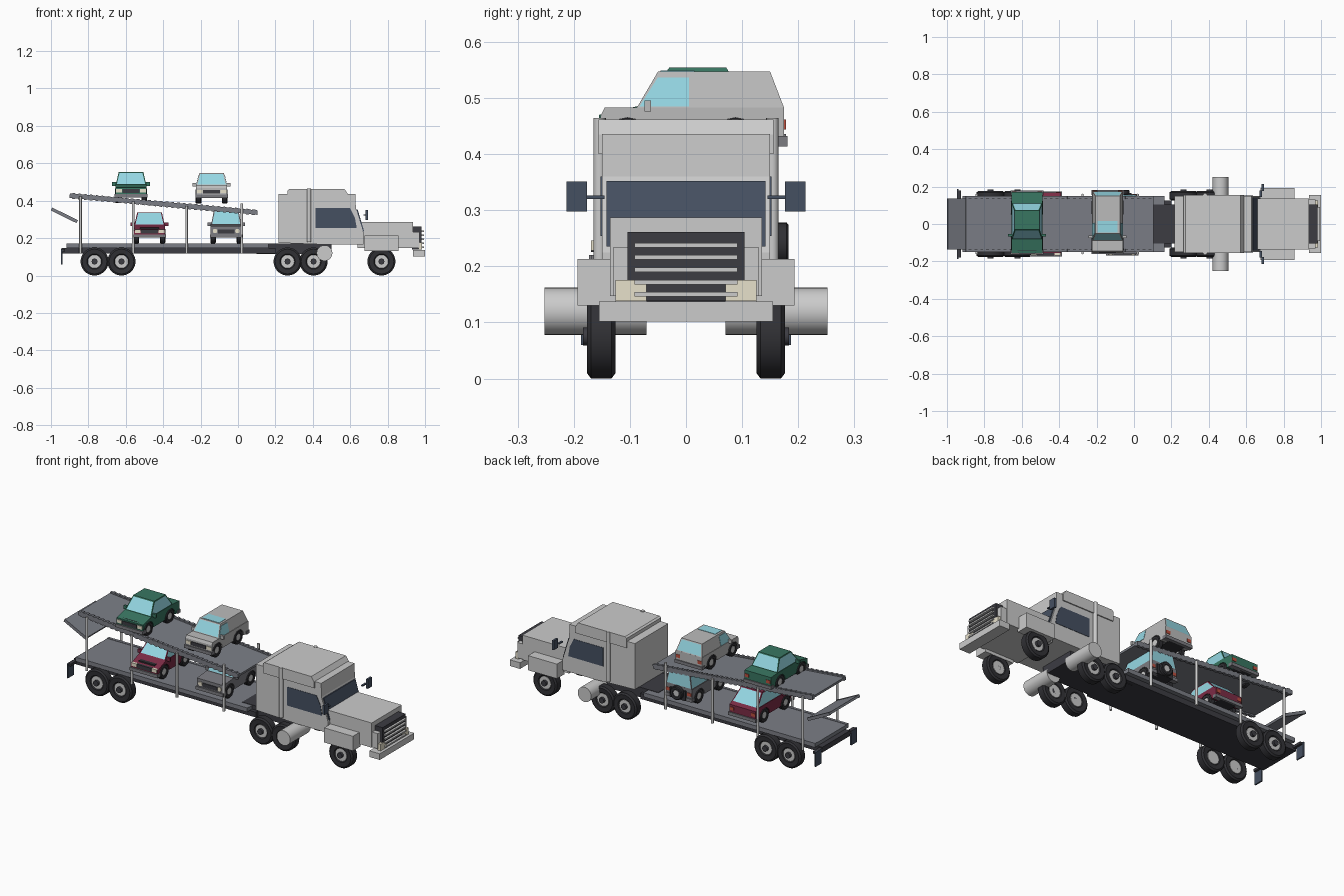
import bpy, bmesh, math
from mathutils import Vector

if "Cube" in bpy.data.objects:
    bpy.data.objects.remove(bpy.data.objects["Cube"])

round_parts = []

def mat(name, r, g, b):
    m = bpy.data.materials.new(name)
    m.diffuse_color = (r, g, b, 1)
    m.use_nodes = True
    m.node_tree.nodes["Principled BSDF"].inputs["Base Color"].default_value = m.diffuse_color
    return m

NAVY = mat("navy_trim", .06, .08, .12)
BLACK = mat("rubber", .03, .03, .035)
DARK = mat("dark_frame", .045, .045, .055)
STEEL = mat("deck_steel", .2, .21, .24)
GLASS = mat("glass", .3, .68, .77)
GREEN = mat("green_paint", .04, .18, .12)
RED = mat("red_paint", .2, .025, .06)
CREAM = mat("lamp", .8, .75, .6)
TAIL = mat("tail_lamp", .5, .08, .05)
GRAPHITE = mat("graphite_paint", .2, .2, .22)

def finish(name, bm, *mats):
    bmesh.ops.recalc_face_normals(bm, faces=bm.faces)
    me = bpy.data.meshes.new(name)
    bm.to_mesh(me)
    bm.free()
    for m in mats:
        if m:
            me.materials.append(m)
    ob = bpy.data.objects.new(name, me)
    bpy.context.collection.objects.link(ob)
    return ob

def prism(name, axis, pts, lo, hi, m=None):
    """Extrude a 2D profile along an axis; the profile uses the other two axes in order."""
    put = {'x': lambda p, d: (d, p[0], p[1]), 'y': lambda p, d: (p[0], d, p[1]),
           'z': lambda p, d: (p[0], p[1], d)}[axis]
    bm = bmesh.new()
    a, b = ([bm.verts.new(put(p, d)) for p in pts] for d in (lo, hi))
    bm.faces.new(a)
    bm.faces.new(b)
    n = len(pts)
    for i in range(n):
        bm.faces.new((a[i], a[(i + 1) % n], b[(i + 1) % n], b[i]))
    return finish(name, bm, m)

def box(name, x0, x1, y0, y1, z0, z1, m=None):
    return prism(name, 'z', [(x0, y0), (x1, y0), (x1, y1), (x0, y1)], z0, z1, m)

def cyl(name, axis, c, r, lo, hi, m=None, n=24):
    pts = [(c[0] + r * math.cos(2 * math.pi * i / n), c[1] + r * math.sin(2 * math.pi * i / n)) for i in range(n)]
    ob = prism(name, axis, pts, lo, hi, m)
    round_parts.append(ob)
    return ob

def tyre(name, x, y, z, r, w, n=28):
    """Lathe a tyre section about the y axis."""
    sec = [(.45, .3), (.55, .46), (.88, .5), (1, .36), (1, -.36), (.88, -.5), (.55, -.46), (.45, -.3)]
    bm = bmesh.new()
    rings = [[bm.verts.new((x + r * k * math.cos(2 * math.pi * i / n), y + w * d,
                            z + r * k * math.sin(2 * math.pi * i / n))) for k, d in sec] for i in range(n)]
    for i in range(n):
        a, b = rings[i], rings[(i + 1) % n]
        for j in range(len(sec)):
            k = (j + 1) % len(sec)
            bm.faces.new((a[j], a[k], b[k], b[j]))
    ob = finish(name, bm, BLACK)
    round_parts.append(ob)
    return ob

# Truck and trailer wheels
for x in (.767, .404, .265, -.623, -.767):
    for s in (-1, 1):
        tyre("truck_tyre", x, s * .151, .075, .075, .05)
        cyl("truck_rim", 'y', (x, .075), .036, *sorted((s * .13, s * .17)))
        cyl("wheel_hub", 'y', (x, .075), .016, *sorted((s * .13, s * .184)), DARK, 12)

# Cab: side profile with sloped windscreen, roof cap, sleeper stacks
prism("cab", 'y', [(.217, .175), (.217, .436), (.628, .436), (.63, .36), (.672, .225), (.672, .165), (.48, .165)], -.15, .15)
prism("roof_cap", 'y', [(.265, .40), (.265, .455), (.275, .462), (.57, .462), (.588, .435), (.588, .40)], -.156, .156)
prism("windscreen", 'y', [(.634, .352), (.634, .342), (.667, .235), (.675, .235), (.64, .352)], -.142, .142, NAVY)
for s in (-1, 1):
    prism("cab_side_window", 'y', [(.415, .254), (.415, .36), (.6, .36), (.625, .31), (.635, .254)],
          *sorted((s * .145, s * .152)), NAVY)
    cyl("exhaust_stack", 'z', (.38, s * .154), .011, .18, .464, n=16)
    cyl("fuel_tank", 'y', (.4625, .12), .042, *sorted((s * .07, s * .252)), n=32)
    box("mirror", .682, .694, *sorted((s * .176, s * .213)), .298, .351, NAVY)
    box("mirror_arm", .672, .684, *sorted((s * .145, s * .18)), .32, .326, NAVY)
    box("front_fender", .677, .858, *sorted((s * .125, s * .193)), .13, .213)
    box("headlight", .965, .985, *sorted((s * .07, s * .126)), .138, .176, CREAM)

# Hood, nose, grille and bumper
box("hood", .64, .935, -.135, .135, .147, .287)
box("nose", .86, .97, -.13, .13, .147, .234)
box("grille", .93, .982, -.104, .104, .138, .261, DARK)
for z in (.15, .172, .194, .216, .238):
    cyl("grille_bar", 'x', (0, z), .004, .98, .982)
    box("grille_bar_span", .98, .994, -.092, .092, z - .004, z + .004)
box("bumper", .935, 1.0, -.155, .155, .102, .137)

# Chassis and lower deck
box("tractor_frame", .1, .5, -.105, .105, .115, .172, DARK)
box("trailer_frame", -.945, .2, -.125, .125, .118, .148, DARK)
box("lower_deck", -.917, .163, -.137, .137, .15, .17, STEEL)
box("flap_bar", -.945, -.925, -.18, .18, .128, .142, DARK)

def slab(name, x0, z0, x1, z1, t, y0, y1, m=STEEL):
    d = Vector((z0 - z1, x1 - x0)).normalized() * t / 2
    return prism(name, 'y', [(x0 - d.x, z0 - d.y), (x1 - d.x, z1 - d.y), (x1 + d.x, z1 + d.y), (x0 + d.x, z0 + d.y)], y0, y1, m)

def deck_z(x):
    return .427 - .09 * (x + .9)

# Sloped upper deck, toothed side rails, loading ramp
slab("upper_deck", -.9, deck_z(-.9), .104, deck_z(.104), .012, -.137, .137)
slab("ramp", -.997, .356, -.86, .288, .012, -.135, .135)
for s in (-1, 1):
    lo, hi = sorted((s * .134, s * .15))
    slab("upper_rail", -.9, deck_z(-.9), .104, deck_z(.104), .024, lo, hi)
    for i in range(32):
        x = -.885 + i * .031
        slab("rail_tooth", x, deck_z(x), x + .015, deck_z(x + .015), .031, lo, hi)
    slab("ramp_rail", -.997, .356, -.86, .288, .017, *sorted((s * .128, s * .137)))
    box("lower_rail", -.917, .163, *sorted((s * .134, s * .15)), .148, .172, STEEL)
    box("mud_flap", -.946, -.938, *sorted((s * .135, s * .187)), .06, .142, NAVY)
    for x in (-.842, -.56, -.275, .02):
        cyl("deck_post", 'z', (x, s * .155), .007, .118, deck_z(x) + (.04 if x > 0 else 0), n=12)

AXLES = (-.104, .088)

def car(name, cx, base, paint, deck, cab0, cab1, roof0, roof1, top, sides=True, round_lamps=False):
    """A car facing -y: deck is the upper body outline, the cabin tapers from cab0..cab1 to roof0..roof1."""
    pts = [(y, base + z) for y, z in deck]
    pts.append((deck[-1][0], base + .03))
    for ay in reversed(AXLES):                       # wheel arches along the sill
        for i in range(9):
            t = math.pi * i / 8
            pts.append((ay + .046 * math.cos(t), base + .035 + .046 * math.sin(t)))
    pts.append((deck[0][0], base + .03))
    prism(name + "_body", 'x', pts, cx - .083, cx + .083, paint)
    box(name + "_underbody", cx - .05, cx + .05, -.145, .165, base + .03, base + .085, BLACK)
    # Glazed cabin
    bm = bmesh.new()
    belt = base + .098
    lowr = [bm.verts.new((cx + sx * .081, y, belt)) for sx, y in ((-1, cab0), (1, cab0), (1, cab1), (-1, cab1))]
    upr = [bm.verts.new((cx + sx * .066, y, base + top)) for sx, y in ((-1, roof0), (1, roof0), (1, roof1), (-1, roof1))]
    bm.faces.new(lowr)
    bm.faces.new(upr)
    walls = [bm.faces.new((lowr[i], lowr[(i + 1) % 4], upr[(i + 1) % 4], upr[i])) for i in range(4)]
    bm.normal_update()
    glazed = walls if sides else [walls[0], walls[2]]
    bmesh.ops.inset_individual(bm, faces=glazed, thickness=.008)
    if not paint:
        paint = BODY
    for f in glazed:
        f.material_index = 1
    finish(name + "_cabin", bm, paint, GLASS)
    # Bumpers, grille, lamps, mirrors, wheels
    f, r = deck[0][0], deck[-1][0]
    box(name + "_front_bumper", cx - .087, cx + .087, f - .008, f + .02, base + .03, base + .048, GRAPHITE)
    box(name + "_rear_bumper", cx - .087, cx + .087, r - .02, r + .006, base + .03, base + .048, GRAPHITE)
    box(name + "_grille", cx - .045, cx + .045, f - .004, f + .01, base + .054, base + .074, DARK)
    for s in (-1, 1):
        if round_lamps:
            cyl(name + "_headlight", 'y', (cx + s * .06, base + .066), .012, f - .005, f + .01, CREAM, 16)
        else:
            box(name + "_headlight", *sorted((cx + s * .048, cx + s * .079)), f - .004, f + .01, base + .056, base + .074, CREAM)
        box(name + "_tail_lamp", *sorted((cx + s * .055, cx + s * .08)), r - .01, r + .003, base + .06, base + .078, TAIL)
        box(name + "_mirror", *sorted((cx + s * .078, cx + s * .101)), cab0 + .014, cab0 + .026, base + .092, base + .112, paint)
        for ay in AXLES:
            bpy_tyre = tyre(name + "_tyre", 0, 0, 0, .04, .03, 20)
            bpy_tyre.location = (cx + s * .07, ay, base + .04)
            bpy_tyre.rotation_euler.z = math.pi / 2
            cyl(name + "_rim", 'x', (ay, base + .04), .019, *sorted((cx + s * .06, cx + s * .082)), n=16)

BODY = mat("silver_paint", .5, .5, .5)

# Four carried cars
car("green_sedan", -.572, .388, GREEN, [(-.155, .082), (-.075, .1), (.11, .1), (.172, .096)], -.08, .112, -.03, .072, .166)
car("silver_van", -.141, .384, BODY, [(-.152, .085), (-.145, .099), (.175, .099)], -.088, .175, -.05, .15, .163, sides=False)
car("red_hatchback", -.473, .172, RED, [(-.165, .07), (-.085, .1), (.14, .1), (.168, .09)], -.095, .15, -.03, .085, .166)
car("grey_offroader", -.063, .172, GRAPHITE, [(-.16, .092), (-.075, .1), (.155, .1)], -.07, .155, -.045, .148, .176, round_lamps=True)

# Van side windows and sunroof
for s in (-1, 1):
    prism("van_side_window", 'x', [(-.083, .485), (-.05, .537), (.005, .537), (.005, .485)], -.001, .001, GLASS).location.x = -.141
    w = bpy.context.collection.objects[-1]
    for v in w.data.vertices:
        v.co.x += s * (.0825 - (v.co.z - .482) * .23)
box("van_sunroof", -.195, -.087, -.045, .015, .545, .549, GLASS)

# Off-roader spare wheel
tyre("spare_tyre", -.063, .17, .24, .038, .026, 20)
cyl("spare_rim", 'y', (-.063, .24), .018, .155, .18, n=16)

bpy.context.view_layer.update()
bpy.ops.object.select_all(action='DESELECT')
for ob in round_parts:
    ob.select_set(True)
bpy.context.view_layer.objects.active = round_parts[0]
bpy.ops.object.shade_smooth_by_angle(angle=math.radians(35))
